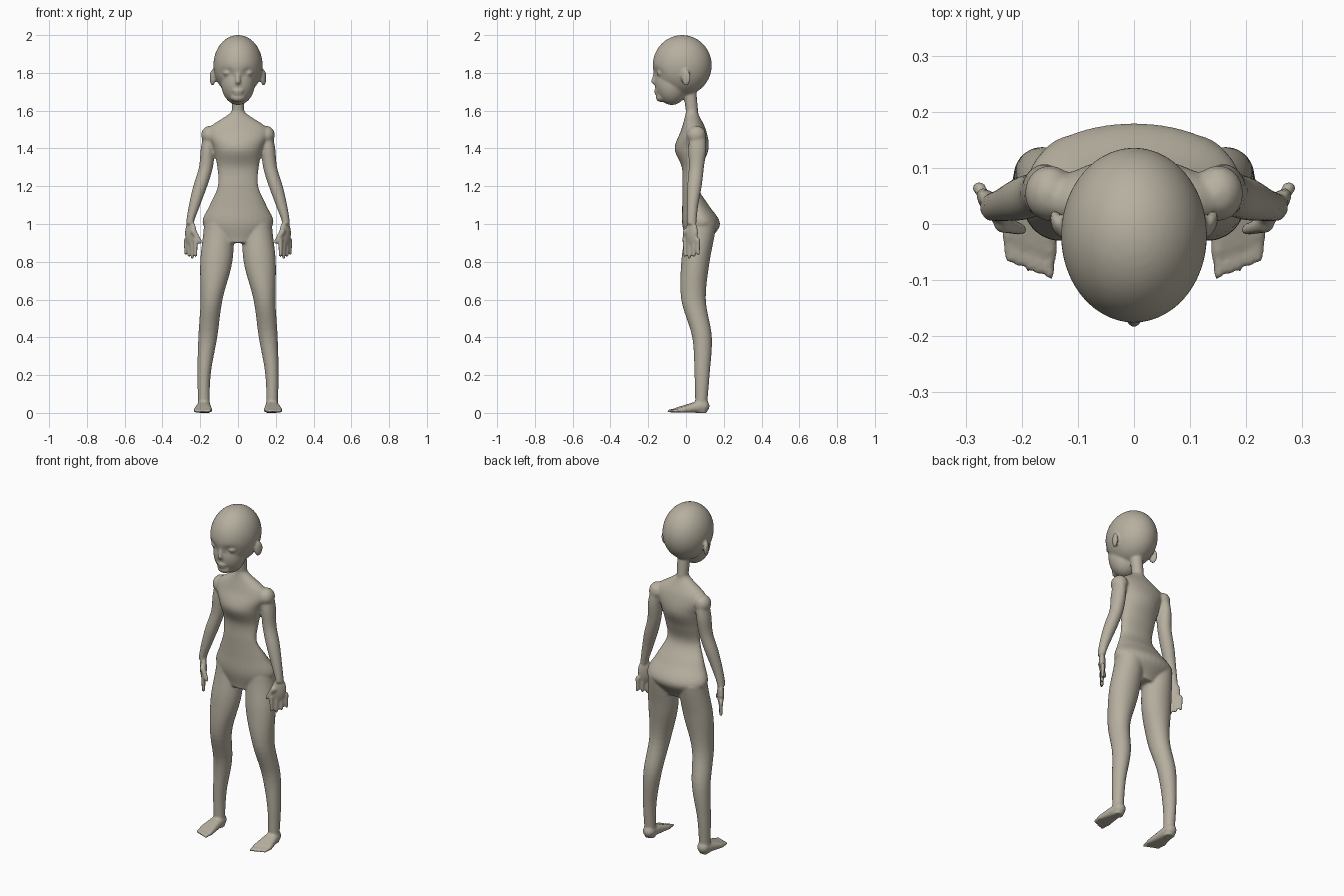
import bpy, bmesh, math
from mathutils import Vector, Matrix

cube = bpy.data.objects.get("Cube")
if cube:
    bpy.data.objects.remove(cube, do_unlink=True)

clay = bpy.data.materials.new("warm grey clay")
clay.use_nodes = True
tone = (.47, .43, .35, 1)
clay.diffuse_color = tone
clay.node_tree.nodes["Principled BSDF"].inputs["Base Color"].default_value = tone


def unit_ball(segments):
    """Make a reusable ball of radius one."""
    ball_bm = bmesh.new()
    bmesh.ops.create_uvsphere(ball_bm, u_segments=segments, v_segments=segments // 2, radius=1)
    ball_mesh = bpy.data.meshes.new("unit_ball")
    ball_bm.to_mesh(ball_mesh)
    ball_bm.free()
    return ball_mesh


bm = bmesh.new()
coarse, fine = unit_ball(20), unit_ball(64)


def stamp(unit):
    """Copy a unit ball into the body and return its vertices."""
    count = len(bm.verts)
    bm.from_mesh(unit)
    return list(bm.verts)[count:]


def ball(centre, radii, side=1, turn=0, unit=coarse):
    """Add an ellipsoid, turned about the vertical."""
    x, y, z = centre
    place = (Matrix.Translation((side * x, y, z)) @ Matrix.Rotation(side * turn, 4, 'Z')
             @ Matrix.Diagonal((*radii, 1)))
    verts = stamp(unit)
    for vert in verts:
        vert.co = place @ vert.co
    return verts


def capsule(start, end, start_radius, end_radius, side=1):
    """Pull the two halves of a ball apart into a tapered rod."""
    a, b = Vector(start), Vector(end)
    a.x, b.x = side * a.x, side * b.x
    aim = (b - a).to_track_quat('Z', 'Y')
    for vert in stamp(coarse):
        base, radius = (b, end_radius) if vert.co.z > .01 else (a, start_radius)
        vert.co = base + aim @ vert.co * radius


def spline(before, start, end, after, t):
    """Blend smoothly between two sections, guided by their neighbours."""
    return [b + t * ((c - a) + t * ((2*a - 5*b + 4*c - d) + t * (3*b - a - 3*c + d))) / 2
            for a, b, c, d in zip(before, start, end, after)]


def loft(top, bottom, sections, side=1):
    """Skin evenly spaced ellipses: centre x, half width, centre y, half depth."""
    segments, steps = 32, 6
    padded = [sections[0], *sections, sections[-1]]
    rows = [spline(*group, k / steps)
            for group in zip(padded, padded[1:], padded[2:], padded[3:])
            for k in range(steps)]
    rows.append(sections[-1])
    angles = [math.tau * i / segments for i in range(segments)]
    rings = []
    for n, (cx, width, cy, depth) in enumerate(rows):
        z = top + (bottom - top) * n / (len(rows) - 1)
        rings.append([bm.verts.new((side * (cx + width * math.cos(a)), cy + depth * math.sin(a), z))
                      for a in angles])
    for upper, lower in zip(rings, rings[1:]):
        for i in range(segments):
            bm.faces.new((upper[i - 1], upper[i], lower[i], lower[i - 1]))
    bm.faces.new(rings[0])
    bm.faces.new(rings[-1])


# Skull, with softly pressed eye sockets
eye_x, eye_z = .055, 1.8
for vert in ball((0, -.02, 1.84), (.13, .156, .16), unit=fine):
    if vert.co.y < 0:
        across = (abs(vert.co.x) - eye_x) / .03
        up = (vert.co.z - eye_z) / .02
        vert.co.y += .015 * math.exp(-across ** 2 - up ** 2)

# Jaw, chin, nose and lips
ball((0, -.075, 1.75), (.09, .09, .12), unit=fine)
ball((0, -.13, 1.67), (.04, .03, .025))
capsule((0, -.16, 1.81), (0, -.17, 1.755), .01, .015)
ball((0, -.155, 1.705), (.03, .015, .008))
ball((0, -.15, 1.69), (.026, .017, .008))

# Neck and plain torso
capsule((0, .02, 1.7), (0, .035, 1.57), .035, .033)
loft(1.6, .9, [
    (0, .03, .03, .03),
    (0, .16, .04, .065),
    (0, .13, .03, .09),
    (0, .11, .03, .052),
    (0, .107, .02, .04),
    (0, .15, .05, .07),
    (0, .187, .08, .1),
    (0, .1, .06, .06)])

for side in (1, -1):
    # Leg
    loft(1, 0, [
        (.1, .08, .08, .08),
        (.115, .085, .05, .075),
        (.14, .058, .04, .065),
        (.16, .05, .085, .052),
        (.18, .035, .085, .04),
        (.18, .03, .08, .03)], side)

    # Foot bones fanning out to the toes
    for i in range(5):
        x, y = .15 + .018 * i, -.09 + .007 * i
        knuckle = (x, y + .04, .015)
        capsule((.18, .09, .036), knuckle, .035, .014, side)
        capsule(knuckle, (x, y, .01), .011, .009, side)

    # Shoulder and arm
    ball((.15, .055, 1.47), (.045, .05, .05), side)
    loft(1.5, 1, [
        (.15, .03, .06, .04),
        (.16, .037, .06, .047),
        (.17, .037, .055, .04),
        (.2, .037, .045, .038),
        (.23, .03, .035, .03),
        (.255, .02, .03, .025)], side)

    # Palm, fingers and thumb
    ball((.25, .03, .95), (.042, .019, .07), side, turn=.85)
    for i in range(4):
        x, y = .225 + .017 * i, -.005 + .023 * i
        capsule((x, y, .915), (x, y, .825 + .01 * abs(i - 1)), .012, .01, side)
    capsule((.235, 0, .96), (.2, -.01, .905), .016, .011, side)

    # Ear and eye
    ball((.135, 0, 1.775), (.013, .026, .043), side, turn=-.35)
    ball((eye_x, -.13, eye_z), (.025, .026, .018), side)

bmesh.ops.recalc_face_normals(bm, faces=bm.faces)
mesh = bpy.data.meshes.new("mannequin_body")
bm.to_mesh(mesh)
bm.free()
for unit in (coarse, fine):
    bpy.data.meshes.remove(unit)
mesh.materials.append(clay)
body = bpy.data.objects.new("mannequin_body", mesh)
bpy.context.scene.collection.objects.link(body)

# Fuse the parts into one soft skin
fuse = body.modifiers.new("fuse", 'REMESH')
fuse.mode = 'VOXEL'
fuse.voxel_size = .007
fuse.use_smooth_shade = True
soften = body.modifiers.new("soften", 'SMOOTH')
soften.iterations = 3
